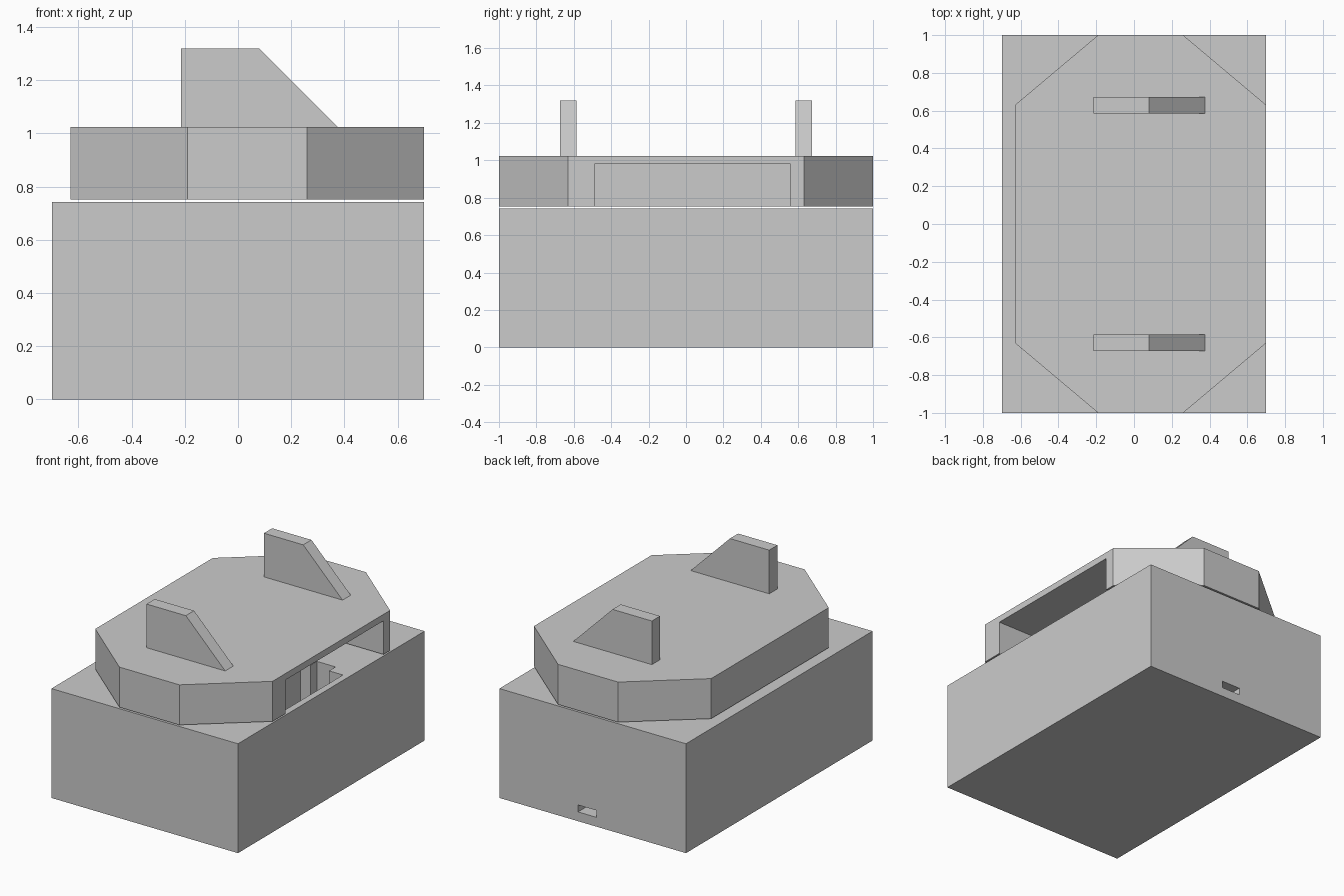
import bpy, bmesh

if "Cube" in bpy.data.objects:
    bpy.data.objects.remove(bpy.data.objects["Cube"])

grey = bpy.data.materials.new("light_grey")
grey.diffuse_color = (0.6, 0.6, 0.6, 1)
grey.use_nodes = True
grey.node_tree.nodes["Principled BSDF"].inputs["Base Color"].default_value = grey.diffuse_color


def prism(name, profile, offset):
    """Extrude a closed 3D profile along an offset vector."""
    bm = bmesh.new()
    base = bm.faces.new([bm.verts.new(p) for p in profile])
    ext = bmesh.ops.extrude_face_region(bm, geom=[base])
    moved = [v for v in ext["geom"] if isinstance(v, bmesh.types.BMVert)]
    bmesh.ops.translate(bm, verts=moved, vec=offset)
    if not any(f.is_valid and set(f.verts).isdisjoint(moved) for f in bm.faces):
        bm.faces.new([v for v in bm.verts if v not in moved])
    bmesh.ops.recalc_face_normals(bm, faces=bm.faces)
    mesh = bpy.data.meshes.new(name)
    bm.to_mesh(mesh)
    bm.free()
    mesh.materials.append(grey)
    obj = bpy.data.objects.new(name, mesh)
    bpy.context.collection.objects.link(obj)
    return obj


def box(name, x, y, z):
    return prism(name, [(x[0], y[0], z[0]), (x[1], y[0], z[0]),
                        (x[1], y[1], z[0]), (x[0], y[1], z[0])], (0, 0, z[1] - z[0]))


def cut(obj, x, y, z):
    """Subtract a box from an object."""
    cutter = box("cutter", x, y, z)
    cutter.hide_render = True
    mod = obj.modifiers.new("cut", "BOOLEAN")
    mod.operation = "DIFFERENCE"
    mod.solver = "EXACT"
    mod.object = cutter
    bpy.context.view_layer.objects.active = obj
    bpy.ops.object.modifier_apply(modifier=mod.name)
    bpy.data.objects.remove(cutter)


# Base box with a stepped pocket in the top and a cable slot in the back
base_box = box("base_box", (-0.7, 0.7), (-1, 1), (0, 0.742))
cut(base_box, (0.335, 0.655), (-0.43, 0.19), (0.3, 0.9))
cut(base_box, (0.41, 0.55), (0.1, 0.26), (0.35, 0.9))
cut(base_box, (-0.03, 0.11), (0.9, 1.1), (0.063, 0.11))

# Eight-sided cover, hollow beneath and open on the right
half = [(-0.63, 0.63), (-0.19, 1), (0.26, 1), (0.7, 0.63)]
outline = half + [(x, -y) for x, y in reversed(half)]
cover = prism("cover", [(x, y, 0.752) for x, y in outline], (0, 0, 0.272))
cut(cover, (-0.45, 0.8), (-0.49, 0.56), (0.6, 0.98))

# Pair of sloped fins
fin_profile = [(-0.215, 1.024), (0.375, 1.024), (0.08, 1.32), (-0.215, 1.32)]
for side, name in ((-1, "front_fin"), (1, "back_fin")):
    prism(name, [(x, side * 0.585, z) for x, z in fin_profile], (0, side * 0.088, 0))
